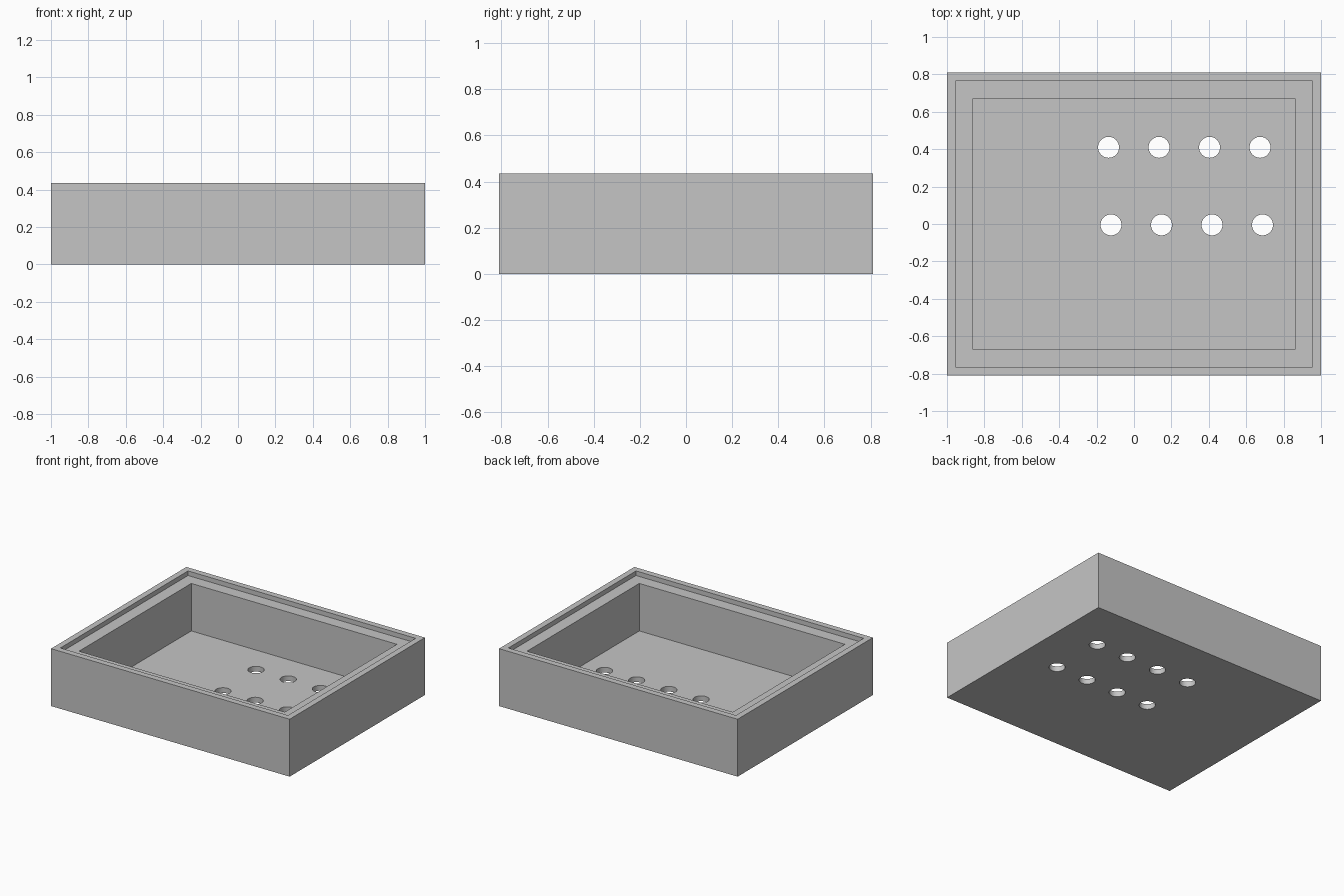
import bpy

default = bpy.data.objects.get("Cube")
if default:
    bpy.data.objects.remove(default, do_unlink=True)

WIDTH, DEPTH, HEIGHT = 2.0, 1.62, 0.435
FLOOR = 0.04           # floor thickness
LEDGE_Z = 0.40         # height of the lid ledge
LIP, WALL = 0.046, 0.138

grey = bpy.data.materials.new("plain_grey")
grey.use_nodes = True
colour = (0.56, 0.56, 0.56, 1)
grey.diffuse_color = colour
grey.node_tree.nodes["Principled BSDF"].inputs["Base Color"].default_value = colour


def block(name, inset, bottom, top):
    """Box centred on the origin, inset from the outer walls."""
    bpy.ops.mesh.primitive_cube_add(size=1, location=(0, 0, (bottom + top) / 2))
    ob = bpy.context.object
    ob.name = name
    ob.scale = (WIDTH - 2 * inset, DEPTH - 2 * inset, top - bottom)
    bpy.ops.object.transform_apply(location=True, rotation=False, scale=True)
    ob.data.materials.append(grey)
    return ob


def cut(target, cutter):
    """Subtract the cutter and discard it."""
    cutter.hide_render = True
    mod = target.modifiers.new("cut", "BOOLEAN")
    mod.operation = "DIFFERENCE"
    mod.solver = "EXACT"
    mod.object = cutter
    bpy.context.view_layer.objects.active = target
    bpy.ops.object.modifier_apply(modifier=mod.name)
    bpy.data.objects.remove(cutter, do_unlink=True)


# Open box with a stepped rim
tray = block("open_box", 0, 0, HEIGHT)
cut(tray, block("ledge_cutter", LIP, LEDGE_Z, HEIGHT + 0.2))
cut(tray, block("cavity_cutter", WALL, FLOOR, HEIGHT + 0.1))

# Two rows of round holes through the floor
for start_x, y in ((-0.136, 0.41), (-0.123, -0.005)):
    for i in range(4):
        bpy.ops.mesh.primitive_cylinder_add(
            vertices=48, radius=0.056, depth=0.2,
            location=(start_x + 0.27 * i, y, FLOOR / 2))
        hole = bpy.context.object
        hole.name = "hole_cutter"
        hole.data.materials.append(grey)
        cut(tray, hole)

# Smooth the hole walls, keep the box edges sharp
bpy.ops.object.select_all(action="DESELECT")
tray.select_set(True)
bpy.context.view_layer.objects.active = tray
bpy.ops.object.shade_smooth_by_angle()
